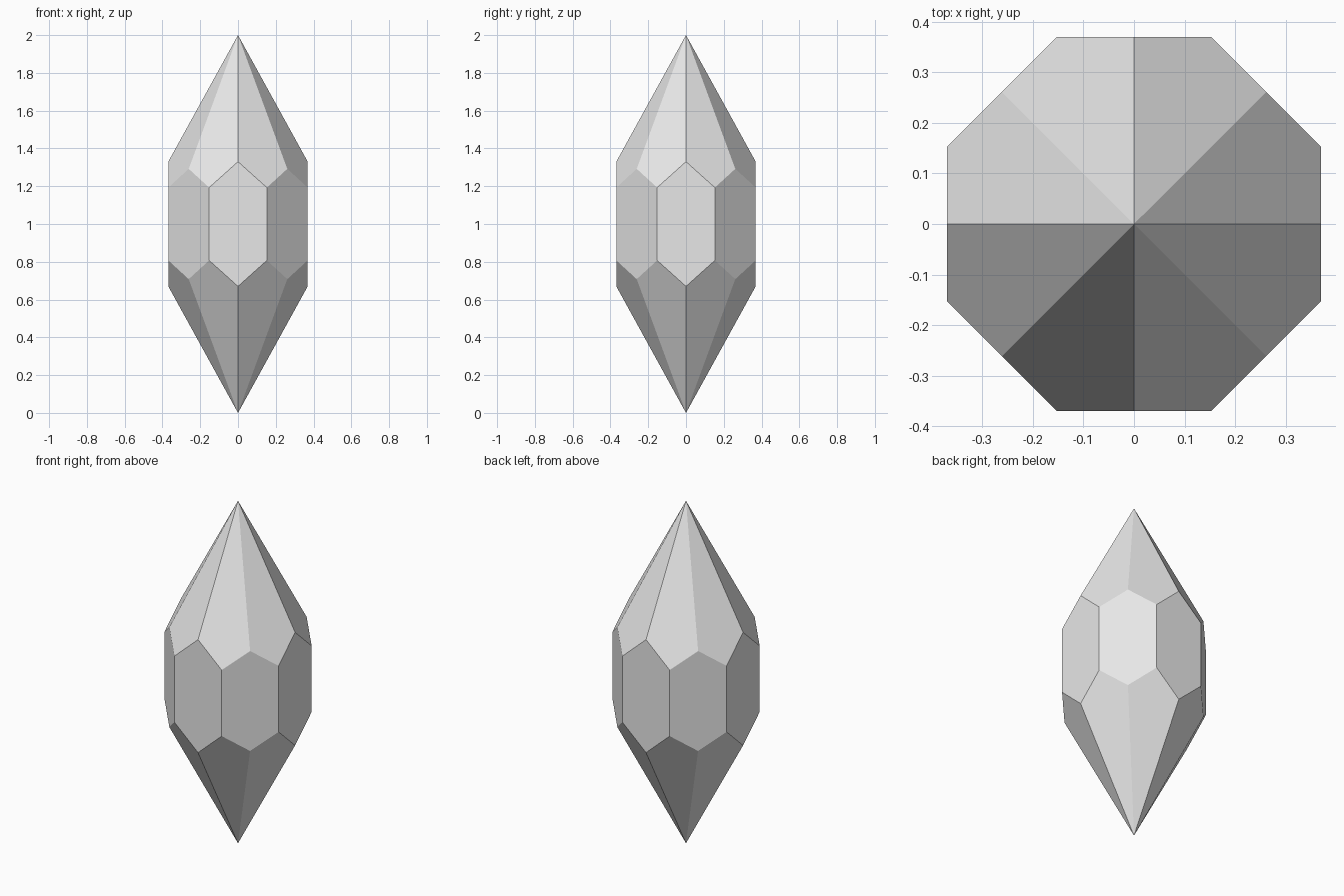
import bpy
import bmesh
from math import cos, sin, pi

default = bpy.data.objects.get("Cube")
if default:
    bpy.data.objects.remove(default, do_unlink=True)

# Single stone colour
grey = bpy.data.materials.new("light_grey")
grey.use_nodes = True
colour = (0.8, 0.8, 0.8, 1)
grey.diffuse_color = colour
grey.node_tree.nodes["Principled BSDF"].inputs["Base Color"].default_value = colour

SIDES = 8
APOTHEM = 0.369              # from the axis to each side pane
HALF_STRAIGHT = 0.33         # half height of the panes facing the axes
HALF_DIAGONAL = 0.292        # half height of the diagonal panes
corner_radius = APOTHEM / cos(pi / SIDES)
# Keeps each four-sided tip facet flat
half_corner = 1 - (2 - HALF_STRAIGHT - HALF_DIAGONAL) / (2 * cos(pi / SIDES) ** 2)

bm = bmesh.new()


def ring(radius, offset, heights, sign):
    """Eight points around the axis, above or below the middle."""
    return [bm.verts.new((radius * cos((i + offset) * 2 * pi / SIDES),
                          radius * sin((i + offset) * 2 * pi / SIDES),
                          1 + sign * heights[i % len(heights)]))
            for i in range(SIDES)]


# Tips, ridge ends and pane corners of both halves
halves = []
for sign in (1, -1):
    tip = bm.verts.new((0, 0, 1 + sign))
    ridges = ring(APOTHEM, 0, (HALF_STRAIGHT, HALF_DIAGONAL), sign)
    corners = ring(corner_radius, 0.5, (half_corner,), sign)
    halves.append((tip, ridges, corners))

# Kite facets running to the tips
for tip, ridges, corners in halves:
    for i in range(SIDES):
        bm.faces.new((tip, ridges[i], corners[i], ridges[(i + 1) % SIDES]))

# Six-sided panes around the middle
(_, top_ridge, top_corner), (_, low_ridge, low_corner) = halves
for i in range(SIDES):
    bm.faces.new((top_ridge[i], top_corner[i - 1], low_corner[i - 1],
                  low_ridge[i], low_corner[i], top_corner[i]))

bmesh.ops.recalc_face_normals(bm, faces=bm.faces[:])
mesh = bpy.data.meshes.new("crystal")
bm.to_mesh(mesh)
bm.free()
mesh.materials.append(grey)
crystal = bpy.data.objects.new("crystal", mesh)
bpy.context.collection.objects.link(crystal)
